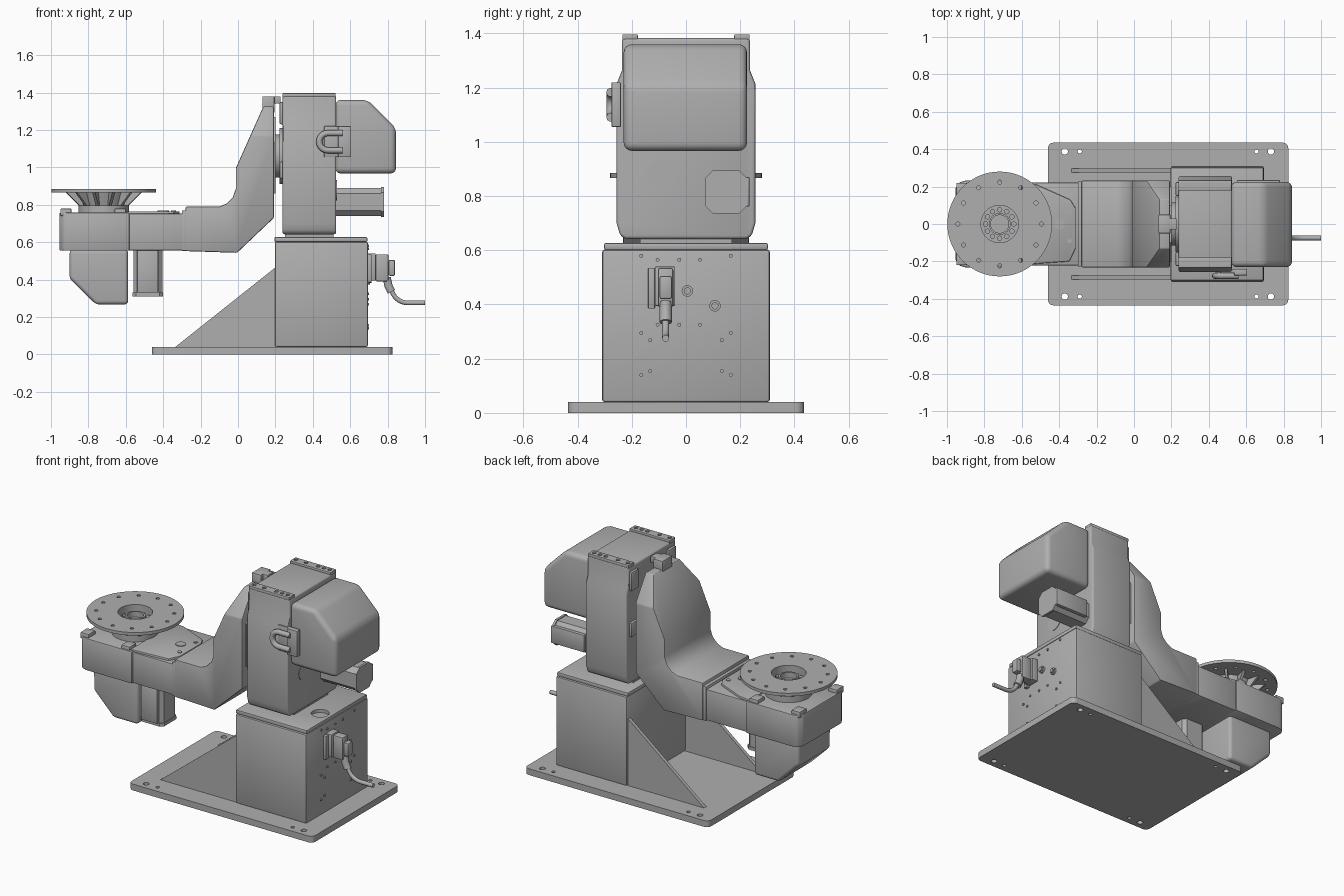
import bpy, bmesh, math
from mathutils import Vector, Matrix

if "Cube" in bpy.data.objects:
    bpy.data.objects.remove(bpy.data.objects["Cube"])

grey = bpy.data.materials.new("machine grey")
grey.use_nodes = True
COL = (0.43, 0.43, 0.43, 1)
grey.diffuse_color = COL
grey.node_tree.nodes["Principled BSDF"].inputs["Base Color"].default_value = COL


# ---------- helpers ----------
def activate(ob):
    bpy.ops.object.select_all(action='DESELECT')
    ob.select_set(True)
    bpy.context.view_layer.objects.active = ob


def apply_mod(ob, mod):
    activate(ob)
    bpy.ops.object.modifier_apply(modifier=mod.name)


def finish(name, bm, bevel=0, seg=3):
    bmesh.ops.recalc_face_normals(bm, faces=bm.faces)
    me = bpy.data.meshes.new(name)
    bm.to_mesh(me)
    bm.free()
    ob = bpy.data.objects.new(name, me)
    bpy.context.collection.objects.link(ob)
    me.materials.append(grey)
    if bevel:
        m = ob.modifiers.new("bevel", 'BEVEL')
        m.width, m.segments, m.limit_method = bevel, seg, 'ANGLE'
        m.angle_limit = math.radians(25)
        apply_mod(ob, m)
    activate(ob)
    bpy.ops.object.shade_smooth_by_angle(angle=math.radians(30))
    return ob


def add_prism(bm, pts, axis, a, b):
    """Extrude a 2D outline along an axis; outline is (y,z), (x,z) or (x,y)."""
    place = {'x': lambda p, t: (t, p[0], p[1]),
             'y': lambda p, t: (p[0], t, p[1]),
             'z': lambda p, t: (p[0], p[1], t)}[axis]
    lo = [bm.verts.new(place(p, a)) for p in pts]
    hi = [bm.verts.new(place(p, b)) for p in pts]
    n = len(pts)
    bm.faces.new(lo)
    bm.faces.new(hi[::-1])
    for i in range(n):
        bm.faces.new((lo[i], hi[i], hi[(i + 1) % n], lo[(i + 1) % n]))


def prism(name, pts, axis, a, b, bevel=0, seg=3):
    bm = bmesh.new()
    add_prism(bm, pts, axis, a, b)
    return finish(name, bm, bevel, seg)


def box(name, x, y, z, bevel=0, seg=2):
    return prism(name, [(x[0], y[0]), (x[1], y[0]), (x[1], y[1]), (x[0], y[1])], 'z', *z, bevel, seg)


def circle(u, v, r, n=24):
    return [(u + r * math.cos(2 * math.pi * i / n), v + r * math.sin(2 * math.pi * i / n)) for i in range(n)]


def cyls(name, spots, axis, a, b, n=24):
    """Several cylinders (u, v, radius) in one object."""
    bm = bmesh.new()
    for u, v, r in spots:
        add_prism(bm, circle(u, v, r, n), axis, a, b)
    return finish(name, bm)


def cut(ob, cutter):
    m = ob.modifiers.new("cut", 'BOOLEAN')
    m.operation, m.solver, m.object = 'DIFFERENCE', 'EXACT', cutter
    apply_mod(ob, m)
    bpy.data.objects.remove(cutter)
    activate(ob)
    bpy.ops.object.shade_smooth_by_angle(angle=math.radians(30))


def round_rect(x0, x1, y0, y1, r, n=5):
    pts = []
    for cx, cy, s in ((x1 - r, y1 - r, 0), (x0 + r, y1 - r, 90), (x0 + r, y0 + r, 180), (x1 - r, y0 + r, 270)):
        for i in range(n + 1):
            t = math.radians(s + 90 * i / n)
            pts.append((cx + r * math.cos(t), cy + r * math.sin(t)))
    return pts


def tube(name, pts, r):
    cu = bpy.data.curves.new(name, 'CURVE')
    cu.dimensions, cu.bevel_depth, cu.bevel_resolution = '3D', r, 3
    cu.use_fill_caps = True
    sp = cu.splines.new('POLY')
    sp.points.add(len(pts) - 1)
    for p, c in zip(sp.points, pts):
        p.co = (*c, 1)
    ob = bpy.data.objects.new(name, cu)
    bpy.context.collection.objects.link(ob)
    cu.materials.append(grey)
    activate(ob)
    bpy.ops.object.convert(target='MESH')
    bpy.ops.object.shade_smooth_by_angle(angle=math.radians(40))


# ---------- base plate, gussets, pedestal ----------
plate = prism("base_plate", round_rect(-0.46, 0.825, -0.435, 0.435, 0.03), 'z', 0, 0.04)
cut(plate, cyls("plate_holes", [(x, s * 0.388, r) for s in (-1, 1) for x, r in
    ((-0.37, 0.017), (-0.29, 0.011), (0.655, 0.011), (0.732, 0.017))], 'z', -0.05, 0.1))
for s, side in ((1, "left"), (-1, "right")):
    prism("gusset_" + side, [(-0.335, 0.04), (0.2, 0.04), (0.2, 0.465)], 'y', s * 0.275, s * 0.297)
box("pedestal", (0.197, 0.695), (-0.31, 0.31), (0.04, 0.602), 0.01)
lid = box("pedestal_lid", (0.195, 0.692), (-0.302, 0.302), (0.602, 0.627), 0.006)
cut(lid, cyls("lid_hole", [(0.62, -0.065, 0.052)], 'z', 0.607, 0.7))

# Rear face bolts and round ports
bolts = [(s * y, z, 0.007) for s in (-1, 1) for y, z in
         ((0.165, 0.58), (0.165, 0.295), (0.132, 0.268), (0.132, 0.155), (0.165, 0.14))]
bolts += [(y, z, 0.007) for z in (0.325, 0.565) for y in (-0.105, -0.025, 0.052)]
cyls("rear_bolts", bolts, 'x', 0.69, 0.701, 12)
cyls("rear_ports", [(0.005, 0.45, 0.021), (0.107, 0.395, 0.021)], 'x', 0.69, 0.707)
cyls("rear_port_caps", [(0.005, 0.45, 0.013), (0.107, 0.395, 0.013)], 'x', 0.7, 0.715)

# Rear connector and cable
box("connector_latch", (0.69, 0.715), (-0.14, -0.115), (0.385, 0.535), 0.003)
box("connector_base", (0.69, 0.735), (-0.115, -0.04), (0.395, 0.54), 0.004)
box("connector_body", (0.735, 0.805), (-0.103, -0.047), (0.39, 0.535), 0.008)
box("connector_hood", (0.805, 0.84), (-0.098, -0.052), (0.42, 0.505), 0.008)
tube("cable_gland", [(0.795, -0.075, 0.41), (0.805, -0.075, 0.365), (0.82, -0.075, 0.335)], 0.023)
tube("cable", [(0.81, -0.075, 0.36)] + [(0.91 - 0.09 * math.cos(t * math.pi / 16), -0.075,
     0.36 - 0.085 * math.sin(t * math.pi / 16)) for t in range(2, 9)] + [(1.0, -0.075, 0.275)], 0.013)

# ---------- upright body ----------
half = [(0.225, 0.642), (0.243, 0.655), (0.256, 0.70), (0.256, 1.215), (0.236, 1.265), (0.236, 1.383)]
prism("upright_body", half + [(-y, z) for y, z in half[::-1]], 'x', 0.238, 0.525, 0.012)
box("body_foot", (0.25, 0.51), (-0.17, 0.17), (0.62, 0.65))
prism("body_rear_cover_disc", circle(-0.09, 0.877, 0.054, 32), 'x', 0.52, 0.528)
for s, side in ((1, "left"), (-1, "right")):
    pad = box("top_pad_" + side, (0.238, 0.522), sorted((s * 0.178, s * 0.235)), (1.375, 1.397), 0.004)
    cut(pad, cyls("pad_holes", [(x, s * 0.208, 0.012) for x in (0.26, 0.33, 0.415, 0.455, 0.495)],
                  'z', 1.389, 1.42, 16))
    box("body_front_rib_" + side, (0.222, 0.245), sorted((s * 0.15, s * 0.225)), (1.23, 1.35), 0.008)
    box("body_lower_rib_" + side, (0.222, 0.245), sorted((s * 0.15, s * 0.225)), (0.94, 1.03), 0.008)

# Hose loop on the right flank
box("hose_plate", (0.535, 0.605), (-0.275, -0.24), (1.055, 1.22), 0.004)
box("hose_plate_mount", (0.46, 0.56), (-0.262, -0.24), (1.055, 1.22), 0.004)
loop = [(0.48 - 0.046 * math.sin(t * math.pi / 10), -0.277, 1.137 + 0.046 * math.cos(t * math.pi / 10))
        for t in range(11)]
tube("hose_loop", [(0.56, -0.277, 1.183)] + loop + [(0.56, -0.277, 1.091)], 0.017)

# Rear gearbox cover and motor
prism("shoulder_motor_cover", [(0.52, 0.967), (0.845, 0.967), (0.845, 1.21), (0.695, 1.36), (0.52, 1.36)],
      'y', -0.23, 0.225, 0.03, 4)


def octagon(u0, u1, v0, v1, c):
    return [(u0 + c, v0), (u1 - c, v0), (u1, v0 + c), (u1, v1 - c),
            (u1 - c, v1), (u0 + c, v1), (u0, v1 - c), (u0, v0 + c)]


prism("shoulder_motor", octagon(0.075, 0.22, 0.74, 0.89, 0.03), 'x', 0.52, 0.765)
prism("shoulder_motor_cap", octagon(0.07, 0.225, 0.735, 0.895, 0.03), 'x', 0.765, 0.78)
box("shoulder_motor_plug", (0.55, 0.78), (0.21, 0.234), (0.762, 0.87), 0.003)

# ---------- swinging arm ----------
prof = [(-0.28, 0.552), (-0.005, 0.543), (0.192, 0.73), (0.192, 1.325), (0.135, 1.325), (-0.012, 0.995),
        (-0.012, 0.885), (-0.028, 0.84), (-0.06, 0.807), (-0.1, 0.79), (-0.28, 0.79)]
bm = bmesh.new()
add_prism(bm, prof, 'y', -0.232, 0.232)
for s in (-1, 1):  # clip the upper corners
    res = bmesh.ops.bisect_plane(bm, geom=bm.verts[:] + bm.edges[:] + bm.faces[:],
                                 plane_co=(0, s * 0.232, 1.17), plane_no=(0, s * 0.85, 0.55), clear_outer=True)
    bmesh.ops.holes_fill(bm, edges=[e for e in bm.edges if e.is_boundary])
finish("swing_arm", bm, 0.007, 2)
cover = [(0.2, 0.86), (0.2, 1.13), (0.1, 1.27), (-0.1, 1.27), (-0.2, 1.13), (-0.2, 0.86)]
prism("arm_back_flange", cover, 'x', 0.185, 0.2)
cyls("joint_disc", [(0, 1.06, 0.115)], 'x', 0.18, 0.245, 40)
cyls("joint_ring", [(0, 1.06, 0.15)], 'x', 0.222, 0.245, 40)
box("stop_bracket", (0.13, 0.195), (-0.05, 0.05), (1.29, 1.38), 0.006)
box("stop_finger", (0.19, 0.228), (-0.03, 0.03), (1.34, 1.38), 0.004)

# ---------- forearm and wrist ----------
box("forearm", (-0.6, -0.278), (-0.222, 0.222), (0.556, 0.752), 0.006)
box("forearm_seam_plate", (-0.3, -0.275), (-0.228, 0.228), (0.553, 0.77), 0.004)
ridge = [(-0.6, 0.222), (-0.52, 0.21), (-0.34, 0.13), (-0.312, 0.085), (-0.312, -0.13), (-0.345, -0.2), (-0.6, -0.218)]
prism("forearm_top_ridge", ridge, 'z', 0.745, 0.765, 0.006, 2)
cyls("ridge_bolts", [(-0.345, 0.07, 0.013), (-0.345, -0.09, 0.013), (-0.4, 0.0, 0.03)], 'z', 0.76, 0.769, 16)
wrist = [(-0.58, -0.232), (-0.58, 0.232), (-0.9, 0.232), (-0.935, 0.222), (-0.955, 0.19)]
wrist += [(x, -y) for x, y in wrist[:1:-1]]
prism("wrist_housing", wrist, 'z', 0.554, 0.758, 0.008, 2)
for x, y in ((-0.92, 0.185), (-0.92, -0.185), (-0.63, 0.19), (-0.63, -0.19)):
    box("wrist_lug", (x - 0.03, x + 0.03), (y - 0.035, y + 0.035), (0.74, 0.78), 0.006)

# Ribbed hub and round flange
CX = -0.718
hub = cyls("flange_hub", [(CX, 0, 0.135)], 'z', 0.75, 0.797, 48)
bm = bmesh.new()
bmesh.ops.create_cone(bm, cap_ends=True, segments=48, radius1=0.112, radius2=0.14, depth=0.08,
                      matrix=Matrix.Translation((CX, 0, 0.83)))
cone = finish("flange_cone", bm)
bm = bmesh.new()
for i in range(12):
    start = len(bm.verts)
    add_prism(bm, [(0.09, 0.79), (0.13, 0.79), (0.21, 0.868), (0.09, 0.868)], 'y', -0.008, 0.008)
    bm.verts.ensure_lookup_table()
    bmesh.ops.transform(bm, verts=bm.verts[start:], matrix=Matrix.Translation((CX, 0, 0))
                        @ Matrix.Rotation(math.radians(30 * i + 15), 4, 'Z'))
finish("flange_ribs", bm)
disc = cyls("wrist_flange", [(CX, 0, 0.28)], 'z', 0.866, 0.885, 72)


def ring(count, radius, r):
    return [(CX + radius * math.cos(2 * math.pi * i / count), radius * math.sin(2 * math.pi * i / count), r)
            for i in range(count)]


cut(disc, cyls("flange_holes", ring(12, 0.224, 0.011), 'z', 0.8, 0.95, 12))
cut(disc, cyls("flange_bore", [(CX, 0, 0.1)], 'z', 0.8, 0.95, 48))
cut(cone, cyls("cone_bore", [(CX, 0, 0.1)], 'z', 0.825, 0.95, 48))
ribs = bpy.data.objects["flange_ribs"]
cut(ribs, cyls("rib_bore", [(CX, 0, 0.101)], 'z', 0.825, 0.95, 48))
cyls("bore_bolts", ring(12, 0.076, 0.014), 'z', 0.82, 0.845, 12)
hub_ring = cyls("bore_ring", [(CX, 0, 0.058)], 'z', 0.82, 0.865, 40)
cut(hub_ring, cyls("ring_bore", [(CX, 0, 0.048)], 'z', 0.83, 0.95, 40))

# Wrist motor cover and motor below
prism("wrist_motor_cover", [(-0.9, 0.56), (-0.9, 0.405), (-0.76, 0.267), (-0.587, 0.267), (-0.587, 0.56)],
      'y', -0.165, 0.165, 0.02, 4)
prism("wrist_motor", octagon(-0.56, -0.405, -0.18, -0.03, 0.02), 'z', 0.32, 0.56)
prism("wrist_motor_cap", octagon(-0.565, -0.4, -0.185, -0.025, 0.02), 'z', 0.31, 0.33)
box("wrist_motor_plug", (-0.538, -0.427), (-0.2, -0.175), (0.33, 0.56), 0.003)
